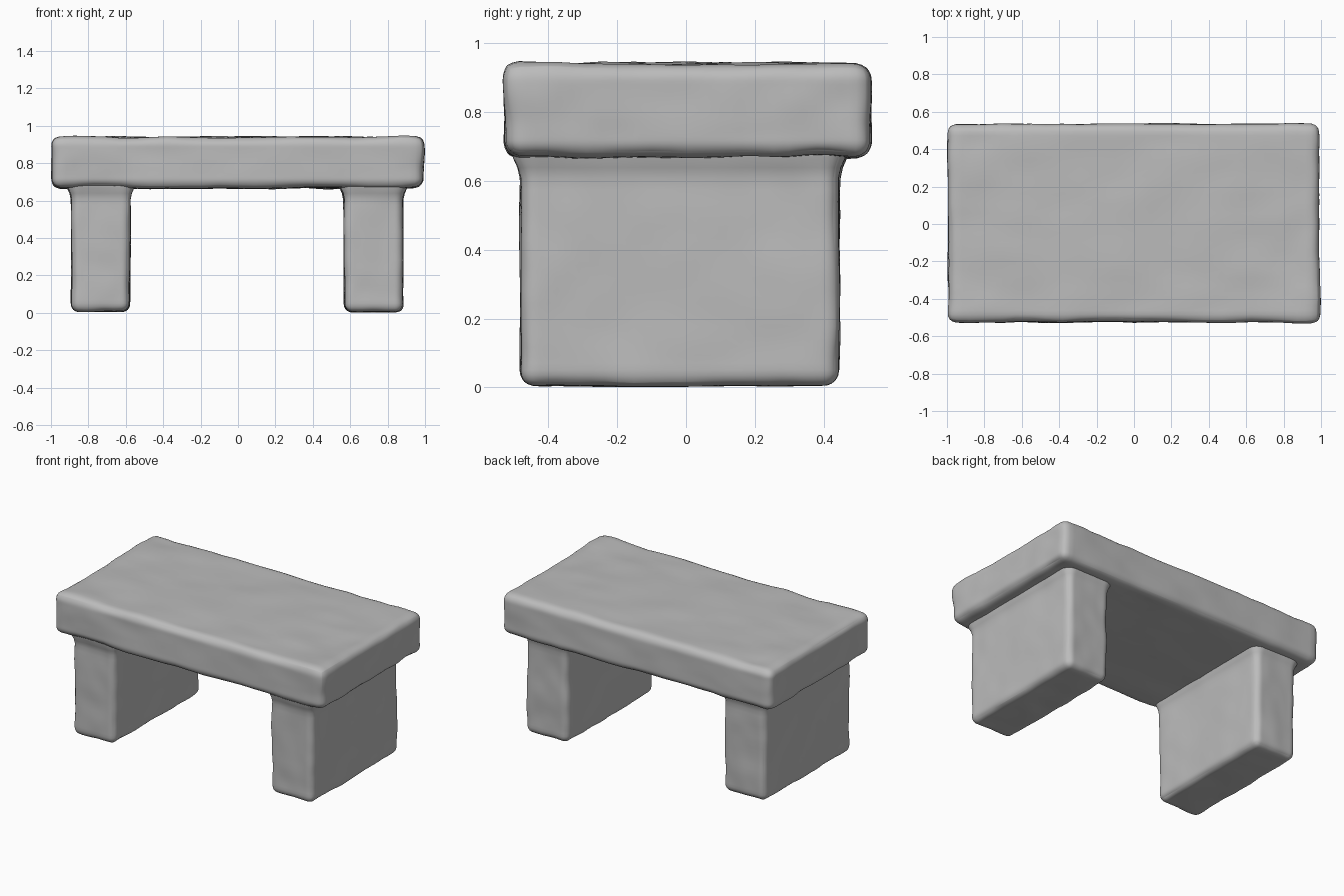
import bpy
import bmesh
import math
from mathutils import Vector, noise

cube = bpy.data.objects.get("Cube")
if cube:
    bpy.data.objects.remove(cube, do_unlink=True)

# Single stone colour
stone = bpy.data.materials.new("grey stone")
stone.use_nodes = True
grey = (0.5, 0.5, 0.5, 1)
stone.diffuse_color = grey
stone.node_tree.nodes["Principled BSDF"].inputs["Base Color"].default_value = grey


def worn_block(name, low, high, radius, wobble, flare=0.0):
    """Rounded stone block with gently chipped, uneven faces."""
    low, high = Vector(low), Vector(high)
    centre, half = (low + high) / 2, (high - low) / 2
    inner = half - Vector((radius,) * 3)
    bm = bmesh.new()
    bmesh.ops.create_cube(bm, size=2)
    bmesh.ops.subdivide_edges(bm, edges=bm.edges[:], cuts=31, use_grid_fill=True)
    for v in bm.verts:
        # Crowd the grid towards the edges, then round them off
        p = Vector([math.sin(c * math.pi / 2) * h for c, h in zip(v.co, half)])
        core = Vector([max(-i, min(i, c)) for c, i in zip(p, inner)])
        out = (p - core).normalized()
        p = core + out * radius + centre
        # Broad dents, stronger on the edges than on the flat faces
        edge = 1 - max(abs(c) for c in out)
        dent = noise.noise(p * 4) + 0.5 * noise.noise(p * 9)
        p += out * dent * wobble * (1 + 2 * edge)
        # Widen the head of a leg where it meets the slab
        if flare:
            rise = max(0, (p.z - 0.60) / 0.07)
            p += Vector((out.x, out.y, 0)) * flare * min(rise, 1) ** 2
        p.z = max(p.z, 0)
        v.co = p
    mesh = bpy.data.meshes.new(name)
    bm.to_mesh(mesh)
    bm.free()
    mesh.materials.append(stone)
    mesh.shade_smooth()
    obj = bpy.data.objects.new(name, mesh)
    bpy.context.collection.objects.link(obj)
    return obj


# Seat slab
worn_block("seat_slab", (-0.995, -0.525, 0.668), (0.99, 0.535, 0.94), 0.05, 0.009)

# Two slab legs, running almost the full depth
for name, x in (("right_leg", -0.735), ("left_leg", 0.725)):
    worn_block(name, (x - 0.157, -0.48, 0.005), (x + 0.157, 0.445, 0.78),
               0.045, 0.007, flare=0.022)
